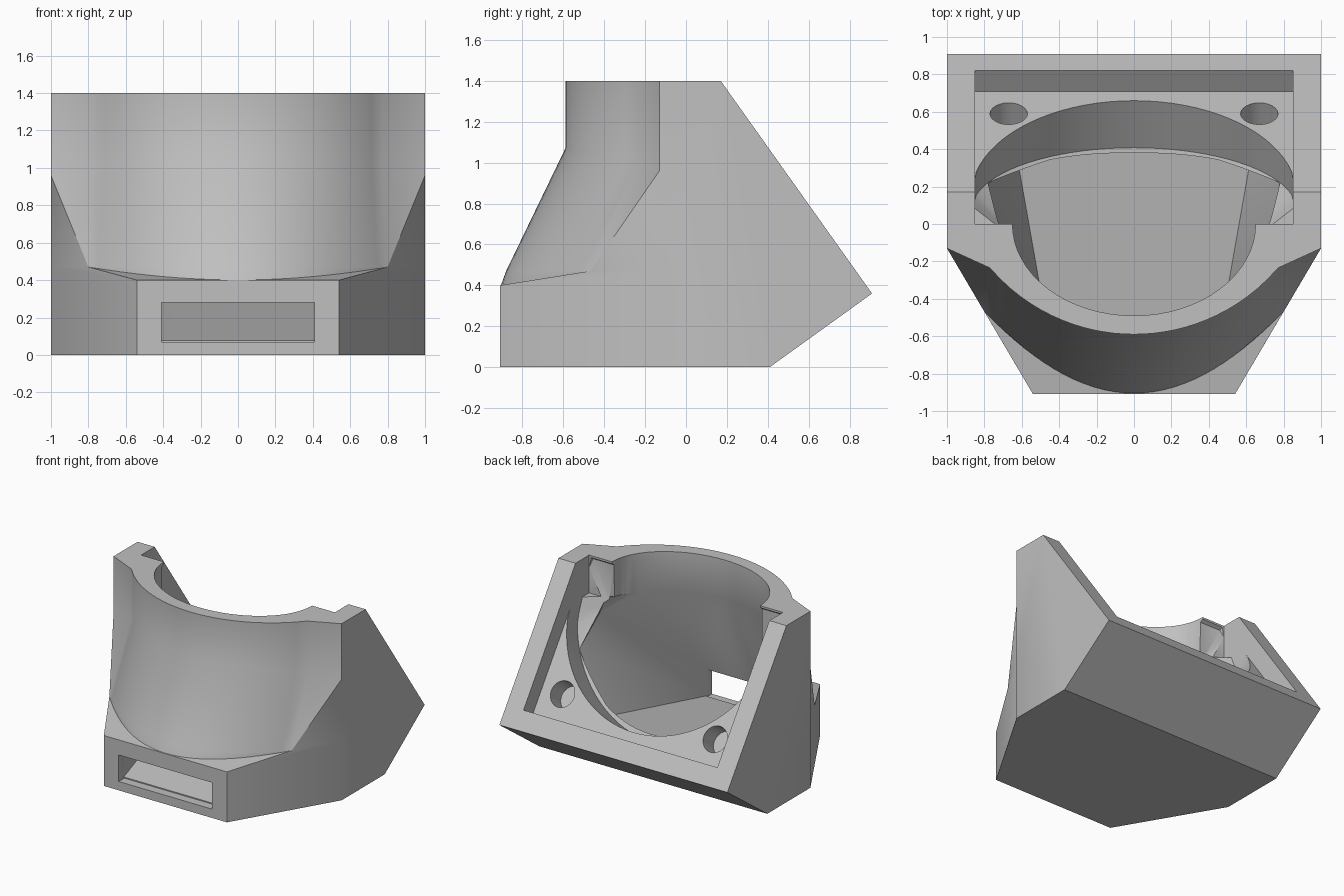
import bpy, bmesh, math
from mathutils import Vector

old = bpy.data.objects.get("Cube")
if old:
    bpy.data.objects.remove(old, do_unlink=True)

plastic = bpy.data.materials.new("grey plastic")
plastic.use_nodes = True
GREY = (0.53, 0.53, 0.53, 1)
plastic.diffuse_color = GREY
plastic.node_tree.nodes["Principled BSDF"].inputs["Base Color"].default_value = GREY


def make(name, bm):
    bmesh.ops.recalc_face_normals(bm, faces=bm.faces)
    mesh = bpy.data.meshes.new(name)
    bm.to_mesh(mesh)
    bm.free()
    mesh.materials.append(plastic)
    obj = bpy.data.objects.new(name, mesh)
    bpy.context.collection.objects.link(obj)
    return obj


def hull(name, points, mirror=False):
    bm = bmesh.new()
    points = [Vector(p) for p in points]
    if mirror:
        points += [Vector((-p.x, p.y, p.z)) for p in points]
    for p in points:
        bm.verts.new(p)
    bmesh.ops.remove_doubles(bm, verts=bm.verts, dist=1e-4)
    bmesh.ops.convex_hull(bm, input=bm.verts)
    loose = [v for v in bm.verts if not v.link_faces]
    bmesh.ops.delete(bm, geom=loose, context='VERTS')
    bmesh.ops.dissolve_limit(bm, angle_limit=0.001, verts=bm.verts, edges=bm.edges)
    return make(name, bm)


def loft(name, rings):
    bm = bmesh.new()
    loops = [[bm.verts.new(p) for p in ring] for ring in rings]
    for a, b in zip(loops, loops[1:]):
        for i in range(len(a)):
            j = (i + 1) % len(a)
            bm.faces.new((a[i], a[j], b[j], b[i]))
    side = bm.faces[:]
    bm.faces.new(loops[0])
    bm.faces.new(loops[-1])
    bmesh.ops.triangulate(bm, faces=side)
    return make(name, bm)


def combine(target, tool, operation):
    tool.hide_render = True
    mod = target.modifiers.new(tool.name, 'BOOLEAN')
    mod.operation = operation
    mod.solver = 'EXACT'
    mod.object = tool
    bpy.context.view_layer.update()
    dg = bpy.context.evaluated_depsgraph_get()
    mesh = bpy.data.meshes.new_from_object(target.evaluated_get(dg))
    target.modifiers.clear()
    target.data = mesh
    bpy.data.objects.remove(tool, do_unlink=True)


# Sloping mount plane: down-slope direction, inward normal, opening centre
DOWN = Vector((0, 0.58, -0.815)).normalized()
INTO = Vector((0, -0.815, -0.58)).normalized()
CENTRE = Vector((0, 0.155, 1.182))


def on_mount(x, u, t):
    return CENTRE + Vector((x, 0, 0)) + DOWN * u + INTO * t


# Rear housing with the sloping mount face
profile = [(-0.13, 0), (0.41, 0), (0.91, 0.36), (0.17, 1.4), (-0.13, 1.4)]
body = hull("fan_duct", [(1, y, z) for y, z in profile], mirror=True)

# Nozzle block around the outlet
block = hull("nozzle_block", [
    (0.54, -0.91, 0), (0.54, -0.91, 0.4), (0.8, -0.469, 0.47),
    (1, -0.13, 0), (1, -0.13, 0.47), (0.9, 0.05, 0), (0.9, 0.05, 0.47)], mirror=True)
combine(body, block, 'UNION')

# Cheeks that join block and housing
cheeks = hull("cheeks", [
    (0.8, -0.469, 0.47), (0.8, -0.469, 0.3), (1, -0.13, 0.3), (1, -0.13, 0.96),
    (0.9, 0.05, 0.3), (0.9, 0.05, 0.96)], mirror=True)
combine(body, cheeks, 'UNION')

# Curved front shell, blended from a round rim down to the nozzle
N = 14


def rim(i):
    if i > N:
        return 1.0, -0.13
    x = 0.77 * i / N
    return x, 0.423 - math.sqrt(1.013 ** 2 - x * x)


def foot(i):
    k = i / (N + 1)
    return 0.8 * k, -0.88 + 0.411 * k * k


def section(curve, height, back, push=0):
    half = []
    for i in range(N + 2):
        x, y = curve(i)
        half.append((x, y - push * (1 - (i / (N + 1)) ** 2), height(x)))
    half.append((back, 0.05, height(back)))
    return half + [(-x, y, z) for x, y, z in reversed(half[1:])]


shell = loft("front_shell", [
    section(rim, lambda x: 1.4, 0.9),
    section(rim, lambda x: 1.07 - 0.11 * x * x, 0.9),
    section(foot, lambda x: 0.47, 0.7),
    section(foot, lambda x: 0.4, 0.7, 0.025)])
combine(body, shell, 'UNION')

# Rectangular fan recess, open at the top
recess = hull("fan_recess", [
    on_mount(0.85, u, t) for u in (0.955, -1.0) for t in (0, -0.5)], mirror=True)
combine(body, recess, 'DIFFERENCE')
notch = hull("recess_notch", [
    (0.85, y, z) for y in (0, 0.3) for z in (1.1, 1.6)], mirror=True)
combine(body, notch, 'DIFFERENCE')

# Round fan opening, deeper towards the bottom
R = 0.87
arc = [(s * 0.68, -0.03, 1.05) for s in (-1, 1)]
for i in range(49):
    a = math.radians(-17 + 214 * i / 48)
    x, u = R * math.cos(a), R * math.sin(a)
    x = max(-0.85, min(0.85, x))
    arc += [on_mount(x, u, -0.03), on_mount(x, u, max(0, 0.1 + 0.24 * u))]
combine(body, hull("fan_opening", arc), 'DIFFERENCE')

# Funnel from the opening and the rounded wall to the outlet
half_oval = [(0.65 * math.cos(math.pi * i / 32), -0.49 * math.sin(math.pi * i / 32))
             for i in range(33)]
funnel = [(x, y, 1.09) for x, y in half_oval]
for s in (-1, 1):
    funnel += [(s * x, y, z) for x, y, z in (
        (0.3, 0.4, 0.29), (0.62, 0.33, 0.28), (0.78, 0.22, 0.76), (0.76, 0, 0.96),
        (0.7, 0, 1.11), (0.41, -0.86, 0.075), (0.41, -0.86, 0.28))]
combine(body, hull("funnel", funnel), 'DIFFERENCE')

# Rectangular outlet slot
slot = hull("outlet_slot", [
    (0.41, y, z) for y in (-0.96, -0.84) for z in (0.07, 0.28)], mirror=True)
combine(body, slot, 'DIFFERENCE')

# Upright rounded wall behind the front shell
bore = [(x, y, z) for x, y in half_oval for z in (1.07, 1.6)]
bore += [(s * 0.65, 0.06, z) for s in (-1, 1) for z in (1.07, 1.6)]
combine(body, hull("upright_bore", bore), 'DIFFERENCE')

# Two screw holes in the recess floor
for s in (-1, 1):
    ring = []
    for i in range(24):
        a = math.tau * i / 24
        for t in (-0.05, 0.16):
            ring.append(on_mount(s * 0.67 + 0.1 * math.cos(a), 0.75 + 0.1 * math.sin(a), t))
    combine(body, hull("screw_hole", ring), 'DIFFERENCE')

# Smooth curved walls, crisp corners
bpy.ops.object.select_all(action='DESELECT')
body.select_set(True)
bpy.context.view_layer.objects.active = body
bpy.ops.object.shade_smooth_by_angle(angle=math.radians(32))
